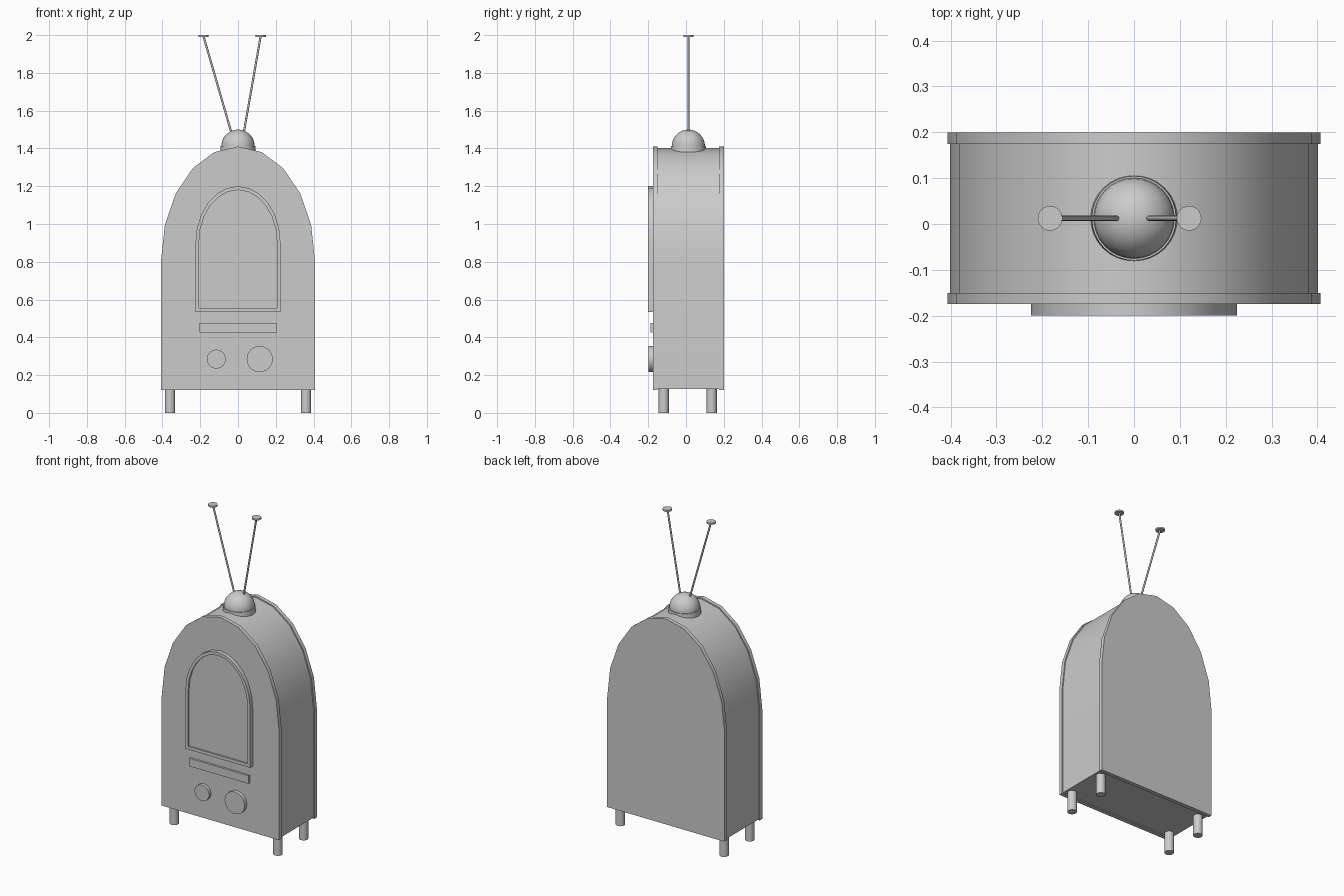
import bpy, bmesh, math
from mathutils import Vector

if "Cube" in bpy.data.objects:
    bpy.data.objects.remove(bpy.data.objects["Cube"])

grey = bpy.data.materials.new("plain_grey")
grey.use_nodes = True
COLOUR = (0.6, 0.6, 0.6, 1)
grey.diffuse_color = COLOUR
grey.node_tree.nodes["Principled BSDF"].inputs["Base Color"].default_value = COLOUR

MID_Y = 0.0125  # depth centre of the cabinet


def finish(name, bm):
    bmesh.ops.recalc_face_normals(bm, faces=bm.faces)
    mesh = bpy.data.meshes.new(name)
    bm.to_mesh(mesh)
    bm.free()
    obj = bpy.data.objects.new(name, mesh)
    bpy.context.collection.objects.link(obj)
    mesh.materials.append(grey)
    bpy.ops.object.select_all(action='DESELECT')
    obj.select_set(True)
    bpy.context.view_layer.objects.active = obj
    bpy.ops.object.shade_smooth_by_angle(angle=math.radians(35))
    return obj


def arch(half_width, bottom, spring, top, steps):
    """Upright outline with straight sides and an elliptical head."""
    points = [(-half_width, bottom), (half_width, bottom)]
    for i in range(2 * steps + 1):
        a = math.pi * i / (2 * steps)
        points.append((half_width * math.cos(a), spring + (top - spring) * math.sin(a)))
    return points


def slab(name, outline, front, back):
    """Extrude an x-z outline from front to back."""
    bm = bmesh.new()
    face = bm.faces.new([bm.verts.new((x, front, z)) for x, z in outline])
    out = bmesh.ops.extrude_face_region(bm, geom=[face], use_keep_orig=True)
    moved = [v for v in out["geom"] if isinstance(v, bmesh.types.BMVert)]
    bmesh.ops.translate(bm, verts=moved, vec=(0, back - front, 0))
    return finish(name, bm)


def rod(name, start, end, r1, r2=None, sides=24):
    """Capped cylinder or cone between two points."""
    start, end = Vector(start), Vector(end)
    axis = end - start
    bm = bmesh.new()
    bmesh.ops.create_cone(bm, cap_ends=True, segments=sides, radius1=r1,
                          radius2=r1 if r2 is None else r2, depth=axis.length)
    turn = axis.to_track_quat('Z', 'Y').to_matrix().to_4x4()
    bm.transform(turn)
    bmesh.ops.translate(bm, verts=bm.verts, vec=(start + end) / 2)
    return finish(name, bm)


# Cabinet: slightly smaller core between two rims
slab("cabinet", arch(0.401, 0.126, 0.81, 1.402, 5), -0.16, 0.185)
rim = arch(0.407, 0.12, 0.81, 1.41, 5)
slab("front_rim", rim, -0.175, -0.15)
slab("back_rim", rim, 0.175, 0.2)

# Screen surround as an open arched ring, with the screen set back inside
outer = arch(0.225, 0.535, 0.9, 1.2, 6)
inner = arch(0.207, 0.555, 0.9, 1.18, 6)
bm = bmesh.new()
loops = [[bm.verts.new((x, y, z)) for x, z in outline]
         for outline, y in ((outer, -0.17), (outer, -0.2), (inner, -0.2), (inner, -0.17))]
for near, far in zip(loops, loops[1:]):
    for i in range(len(near)):
        j = (i + 1) % len(near)
        # the head's first and last points coincide with no others
        bm.faces.new((near[i], near[j], far[j], far[i]))
finish("screen_frame", bm)
slab("screen", inner, -0.19, -0.17)

# Control strip and dials
slab("control_strip", [(-0.205, 0.425), (0.205, 0.425), (0.205, 0.475), (-0.205, 0.475)],
     -0.188, -0.17)
rod("small_dial", (-0.115, -0.17, 0.285), (-0.115, -0.195, 0.285), 0.05, sides=32)
rod("large_dial", (0.115, -0.17, 0.285), (0.115, -0.198, 0.285), 0.069, sides=32)

# Legs
for side, x in (("left", 0.36), ("right", -0.36)):
    for end, y in (("front", -0.118), ("back", 0.136)):
        rod(f"{end}_{side}_leg", (x, y, 0), (x, y, 0.13), 0.027)

# Antenna base and dome
rod("dome_collar", (0, MID_Y, 1.375), (0, MID_Y, 1.412), 0.095, 0.092, 32)
bm = bmesh.new()
bmesh.ops.create_uvsphere(bm, u_segments=32, v_segments=16, radius=0.088)
bmesh.ops.bisect_plane(bm, geom=bm.verts[:] + bm.edges[:] + bm.faces[:],
                       plane_co=(0, 0, -0.01), plane_no=(0, 0, -1), clear_outer=True)
bmesh.ops.translate(bm, verts=bm.verts, vec=(0, MID_Y, 1.412))
finish("dome", bm)

# Antennae with flat round tips
for side, foot, tip in (("left", 0.03, 0.12), ("right", -0.034, -0.183)):
    rod(f"{side}_antenna", (foot, MID_Y, 1.48), (tip, MID_Y, 1.995), 0.0055, sides=12)
    rod(f"{side}_antenna_tip", (tip, MID_Y, 1.99), (tip, MID_Y, 2.0), 0.027)
